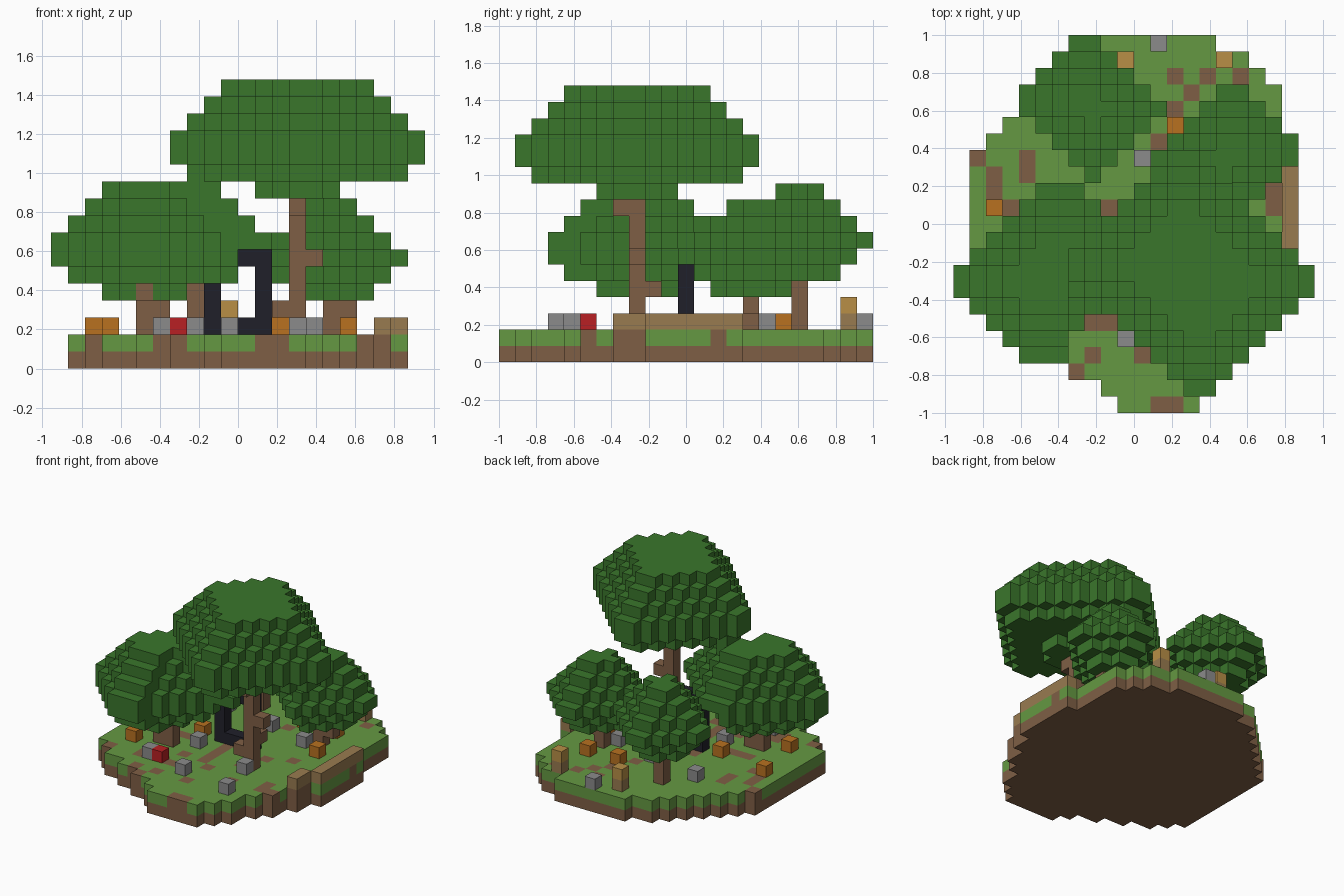
import bpy
import random

random.seed(4)
cube = bpy.data.objects.get("Cube")
if cube:
    bpy.data.objects.remove(cube, do_unlink=True)

V = 2 / 23  # edge of one block


def linear(c):
    c /= 255
    return c / 12.92 if c < 0.04 else ((c + 0.055) / 1.055) ** 2.4


def material(name, *rgb):
    m = bpy.data.materials.new(name)
    color = [linear(c) for c in rgb] + [1]
    m.diffuse_color = color
    m.use_nodes = True
    m.node_tree.nodes["Principled BSDF"].inputs["Base Color"].default_value = color
    return m


LEAF = material("leaf green", 58, 118, 43)
GRASS = material("grass green", 101, 153, 66)
DIRT = material("earth brown", 127, 95, 69)
BARK = material("bark brown", 127, 95, 69)
LOG = material("pale log", 153, 123, 80)
TAN = material("straw tan", 184, 143, 70)
FRAME = material("dark stone", 32, 32, 42)
ORANGE = material("orange", 184, 113, 32)
GRAY = material("gray", 139, 139, 139)
RED = material("red", 184, 32, 36)

parts = {}   # part name -> {cell: material}
filled = {}  # cell -> owning part


def put(part, cell, mat):
    """Place one block unless another part already holds the cell."""
    if cell not in filled:
        filled[cell] = part
        parts.setdefault(part, {})[cell] = mat


def column(part, i, j, low, high, mat):
    for k in range(low, high + 1):
        put(part, (i, j, k), mat)


# Ground slab: one (first, last) span for each row from front to back
spans = [(10, 14), (9, 15), (7, 16), (5, 16), (3, 17), (2, 18), (1, 18), (1, 19),
         (1, 19)] + [(1, 20)] * 6 + [(1, 19), (2, 19), (3, 19), (4, 19),
         (5, 19), (6, 18), (7, 17), (9, 15)]
bare = {(13, 20), (15, 20), (17, 20), (14, 19), (13, 18), (12, 16), (9, 12),
        (4, 14), (4, 15), (1, 15), (2, 13), (2, 14), (3, 12), (6, 3), (8, 3),
        (11, 3), (7, 2), (12, 0), (13, 0), (19, 12), (19, 13), (18, 5),
        (19, 7), (19, 8), (20, 13), (2, 5)}
for j, (first, last) in enumerate(spans):
    for i in range(first, last + 1):
        hidden = 5 <= j <= 11 and 5 <= i <= 17
        patch = (i, j) in bare or (hidden and random.random() < 0.25)
        put("ground", (i, j, 0), DIRT)
        put("ground", (i, j, 1), DIRT if patch else GRASS)

# Upright stone frame
for i in range(9, 13):
    for k in range(2, 7):
        if i in (9, 12) or k in (2, 6):
            put("stone_frame", (i, 11, k), FRAME)

# Trunks with their side branches
column("tall_trunk", 14, 8, 2, 10, BARK)
for cell in [(15, 8, 6), (13, 8, 3), (14, 9, 4), (14, 7, 9)]:
    put("tall_trunk", cell, BARK)
column("broad_trunk", 6, 8, 2, 4, BARK)
column("broad_trunk", 5, 8, 2, 3, BARK)
put("broad_trunk", (5, 6, 4), BARK)
column("back_right_trunk", 8, 18, 2, 5, BARK)
column("back_left_trunk", 16, 15, 2, 4, BARK)
put("back_left_trunk", (17, 15, 3), BARK)


def canopy(part, ci, cj, base, radii, out_x, out_y, squash=0, inner=0, undercut=0):
    """Stack stepped diamond layers, one block fuller on the outward quarter.

    inner changes the opposite quarter, undercut trims the inward x side.
    """
    for k, r in enumerate(radii):
        lower = k < len(radii) // 2
        for dx in range(-r, r + 1):
            for dy in range(squash - r, r - squash + 1):
                ox, oy = dx * out_x, dy * out_y
                limit = r
                if ox >= 0 and oy >= 0:
                    limit += 1
                elif ox <= 0 and oy <= 0:
                    limit += inner
                if ox <= 0 and (oy > 0 or lower):
                    limit -= undercut
                if abs(dx) + abs(dy) <= limit:
                    put(part, (ci + dx, cj + dy, base + k), LEAF)


canopy("tall_canopy", 14, 8, 10, [2, 6, 7, 7, 6, 5, 4], 1, -1, inner=1)
canopy("broad_canopy", 6, 8, 4, [3, 5, 6, 6, 5, 4, 3], -1, -1, squash=1, undercut=2)
canopy("back_right_canopy", 8, 18, 5, [2, 3, 4, 3, 2, 1], -1, 1)
canopy("back_left_canopy", 16, 15, 4, [2, 3, 4, 3, 2, 1], 1, 1)

# Fallen log along the edge of the slab
for j in range(7, 15):
    put("fallen_log", (19 if j < 9 else 20, j, 2), LOG)

# Two short posts at the back
for i in (10, 16):
    put("back_posts", (i, 21, 2), LOG)
    put("back_posts", (i, 21, 3), TAN)

# Loose blocks scattered on the grass
loose = [("orange_blocks", ORANGE, [(2, 12), (3, 7), (7, 11), (13, 17), (17, 13), (16, 17)]),
         ("gray_blocks", GRAY, [(12, 22), (11, 15), (10, 4), (15, 3), (14, 7),
                                (6, 5), (8, 9), (15, 14), (6, 16)]),
         ("red_block", RED, [(7, 5)])]
for part, mat, spots in loose:
    for i, j in spots:
        put(part, (i, j, 2), mat)


def build(name, cells):
    """Make a mesh from the exposed sides of a part's blocks."""
    index, faces, slots = {}, [], []
    mats = list(dict.fromkeys(cells.values()))
    for cell, mat in cells.items():
        for axis in range(3):
            for side in (0, 1):
                beside = list(cell)
                beside[axis] += 2 * side - 1
                if tuple(beside) in filled:
                    continue
                u, w = (axis + 1) % 3, (axis + 2) % 3
                face = []
                for a, b in ((0, 0), (1, 0), (1, 1), (0, 1)):
                    p = list(cell)
                    p[axis] += side
                    p[u] += a
                    p[w] += b
                    face.append(index.setdefault(tuple(p), len(index)))
                faces.append(face if side else face[::-1])
                slots.append(mats.index(mat))
    verts = [((x - 11) * V, y * V - 1, z * V) for x, y, z in index]
    mesh = bpy.data.meshes.new(name)
    mesh.from_pydata(verts, [], faces)
    for mat in mats:
        mesh.materials.append(mat)
    for poly, slot in zip(mesh.polygons, slots):
        poly.material_index = slot
    bpy.context.collection.objects.link(bpy.data.objects.new(name, mesh))


for name, cells in parts.items():
    build(name, cells)
